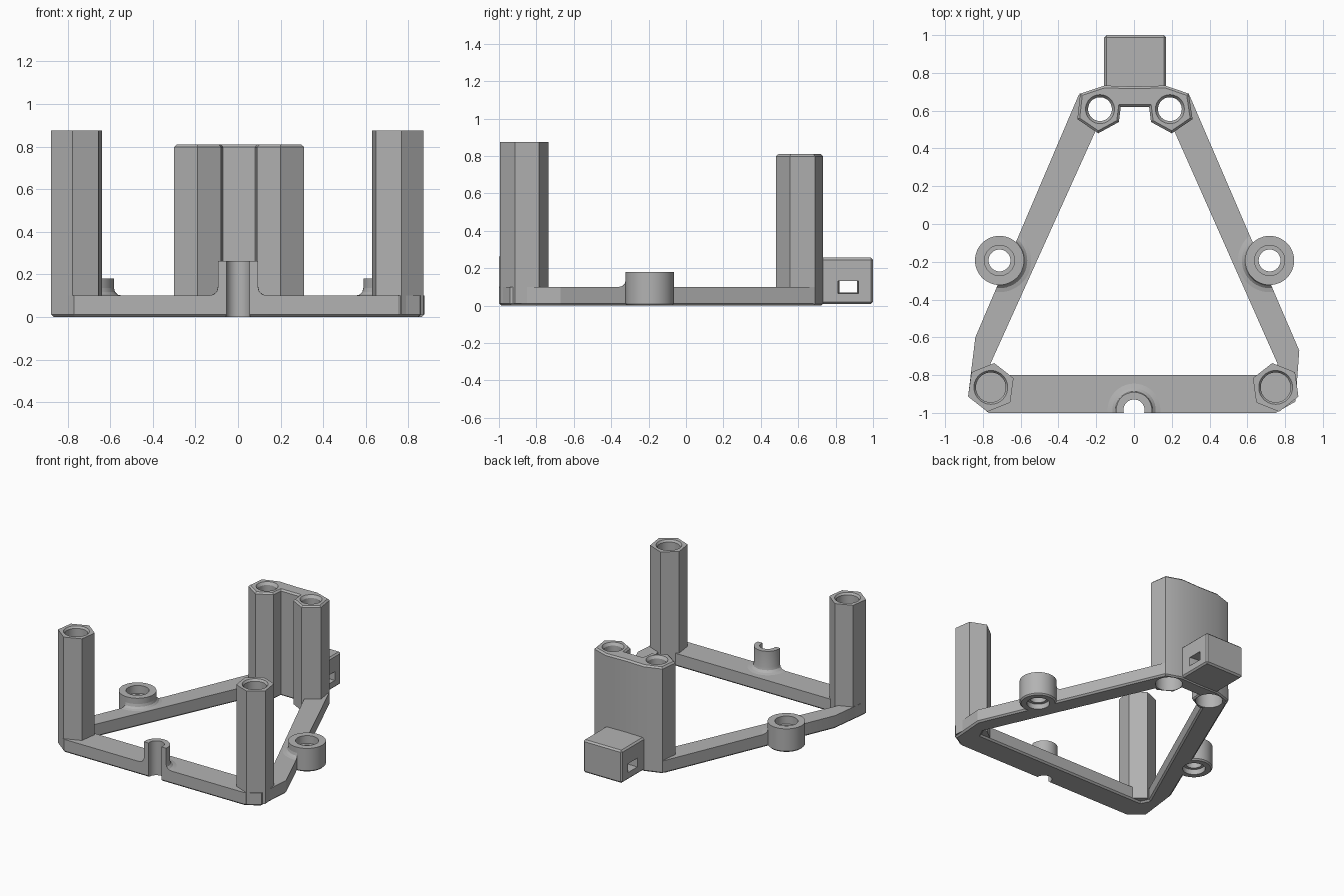
import bpy, bmesh, math
from mathutils import Vector

if "Cube" in bpy.data.objects:
    bpy.data.objects.remove(bpy.data.objects["Cube"], do_unlink=True)

grey = bpy.data.materials.new("matte_grey")
grey.use_nodes = True
grey.diffuse_color = (0.45, 0.45, 0.45, 1)
grey.node_tree.nodes["Principled BSDF"].inputs["Base Color"].default_value = (0.45, 0.45, 0.45, 1)


def finish(name, bm):
    bmesh.ops.recalc_face_normals(bm, faces=bm.faces)
    mesh = bpy.data.meshes.new(name)
    bm.to_mesh(mesh)
    bm.free()
    mesh.materials.append(grey)
    obj = bpy.data.objects.new(name, mesh)
    bpy.context.collection.objects.link(obj)
    return obj


def prism(name, outline, low, high, chamfer_low=0, chamfer_high=0):
    """Extrude a flat outline, optionally chamfering its lower and upper rims."""
    bm = bmesh.new()
    base = bm.faces.new([bm.verts.new((x, y, low)) for x, y in outline])
    grown = bmesh.ops.extrude_face_region(bm, geom=[base], use_keep_orig=True)
    top = [v for v in grown["geom"] if isinstance(v, bmesh.types.BMVert)]
    bmesh.ops.translate(bm, verts=top, vec=(0, 0, high - low))
    bmesh.ops.recalc_face_normals(bm, faces=bm.faces)
    for level, size in ((low, chamfer_low), (high, chamfer_high)):
        if size:
            rim = [e for e in bm.edges if all(abs(v.co.z - level) < 1e-5 for v in e.verts)]
            bmesh.ops.bevel(bm, geom=rim, offset=size, segments=1, affect='EDGES')
    return finish(name, bm)


def lathe(name, profile, x, y, sides=40):
    """Revolve an (r, z) profile about a vertical axis and cap both ends."""
    bm = bmesh.new()
    rings = [[bm.verts.new((x + r * math.cos(math.tau * i / sides),
                            y + r * math.sin(math.tau * i / sides), z))
              for i in range(sides)] for r, z in profile]
    for a, b in zip(rings, rings[1:]):
        for i in range(sides):
            j = (i + 1) % sides
            bm.faces.new((a[i], a[j], b[j], b[i]))
    bm.faces.new(rings[0])
    bm.faces.new(rings[-1])
    return finish(name, bm)


def box(name, low, high, bevel=0, flare=None):
    bm = bmesh.new()
    bmesh.ops.create_cube(bm, size=1)
    low, high = Vector(low), Vector(high)
    for v in bm.verts:
        if flare and v.co.x * flare > 0:
            v.co.y *= 1.35
            v.co.z = v.co.z * 1.35 if v.co.z < 0 else v.co.z
        v.co = (low + high) / 2 + v.co * (high - low)
    if bevel:
        bmesh.ops.bevel(bm, geom=bm.edges[:], offset=bevel, segments=1, affect='EDGES')
    return finish(name, bm)


def combine(obj, tool, operation='DIFFERENCE'):
    mod = obj.modifiers.new("cut", 'BOOLEAN')
    mod.operation, mod.solver, mod.object = operation, 'EXACT', tool
    bpy.context.view_layer.objects.active = obj
    bpy.ops.object.modifier_apply(modifier=mod.name)


def discard(obj):
    bpy.data.objects.remove(obj, do_unlink=True)


# Open triangular base rail
outline = [(-0.29, 0.69), (-0.84, -0.6), (-0.878, -0.91), (-0.77, -1), (0.75, -1),
           (0.855, -0.94), (0.875, -0.67), (0.29, 0.69), (0.21, 0.5),
           (0.76, -0.74), (0.73, -0.8), (-0.73, -0.8), (-0.76, -0.74), (-0.2, 0.5)]
frame = prism("base_frame", outline, 0, 0.1, 0.012)
footprint = prism("footprint_helper", outline, 0.02, 0.5)
parts = [frame]

# Twin rear post with connecting web
rear = prism("rear_twin_post",
             [(-0.285, 0.69), (-0.3, 0.555), (-0.19, 0.48), (-0.08, 0.54), (-0.07, 0.62),
              (0.08, 0.62), (0.09, 0.54), (0.2, 0.48), (0.31, 0.555), (0.29, 0.69),
              (0.165, 0.733), (0, 0.728), (-0.155, 0.733)], 0, 0.81, 0.01, 0.012)
parts.append(rear)
for x in (-0.18, 0.19):
    bore = lathe("bore_cutter", [(0.095, -0.1), (0.095, 0.15), (0.063, 0.15), (0.063, 0.79),
                                 (0.078, 0.812), (0.078, 0.9)], x, 0.608)
    combine(rear, bore)
    combine(frame, bore)
    discard(bore)

# Hexagonal front posts with blind sockets
for side, x, turn in (("right", -0.758, 82), ("left", 0.75, 98)):
    y = -0.865
    hexagon = [(x + 0.13 * math.cos(math.radians(turn + 60 * i)),
                y + 0.13 * math.sin(math.radians(turn + 60 * i))) for i in range(6)]
    post = prism(side + "_front_post", hexagon, 0.012, 0.875)
    socket = lathe("socket_cutter", [(0.079, 0.35), (0.079, 0.86), (0.091, 0.877), (0.091, 1)], x, y)
    combine(post, socket)
    discard(socket)
    parts.append(post)

# Side screw rings, with a fillet where they meet the rail
for side, x in (("right", -0.712), ("left", 0.718)):
    y = -0.193
    ring = lathe(side + "_screw_ring", [(0.12, 0), (0.13, 0.01), (0.13, 0.18)], x, y, 48)
    fillet = lathe(side + "_ring_fillet", [(0.168, 0.08), (0.168, 0.1), (0.147, 0.105),
                                           (0.135, 0.117), (0.129, 0.14)], x, y, 48)
    combine(fillet, footprint, 'INTERSECT')
    hole = lathe("hole_cutter", [(0.08, -0.1), (0.08, 0.04), (0.058, 0.04), (0.058, 0.12),
                                 (0.08, 0.12), (0.08, 0.3)], x, y)
    for obj in (ring, fillet, frame):
        combine(obj, hole)
    discard(hole)
    parts += [ring, fillet]

# Half-round front guide, flush with the front of the rail
guide = lathe("front_guide", [(0.14, 0.08), (0.14, 0.1), (0.115, 0.106), (0.1, 0.12),
                              (0.095, 0.14), (0.095, 0.262)], 0, -0.985)
combine(guide, footprint, 'INTERSECT')
groove = lathe("groove_cutter", [(0.056, -0.1), (0.056, 0.4)], 0, -0.985)
combine(guide, groove)
combine(frame, groove)
discard(groove)
discard(footprint)
parts.append(guide)

# Rear block with a flared cross slot
block = box("rear_block", (-0.158, 0.715, 0.008), (0.17, 1, 0.257), 0.012)
slots = [box("slot_cutter", (-0.3, 0.82, 0.07), (0.3, 0.915, 0.132)),
         box("slot_flare_cutter", (-0.2, 0.82, 0.07), (-0.12, 0.915, 0.132), flare=-1),
         box("slot_flare_cutter", (0.13, 0.82, 0.07), (0.21, 0.915, 0.132), flare=1)]
for slot in slots:
    combine(block, slot)
    discard(slot)
parts.append(block)

# Smooth the round surfaces, keep the corners crisp
bpy.ops.object.select_all(action='DESELECT')
for obj in parts:
    obj.select_set(True)
bpy.context.view_layer.objects.active = frame
bpy.ops.object.shade_smooth_by_angle(angle=math.radians(25))
